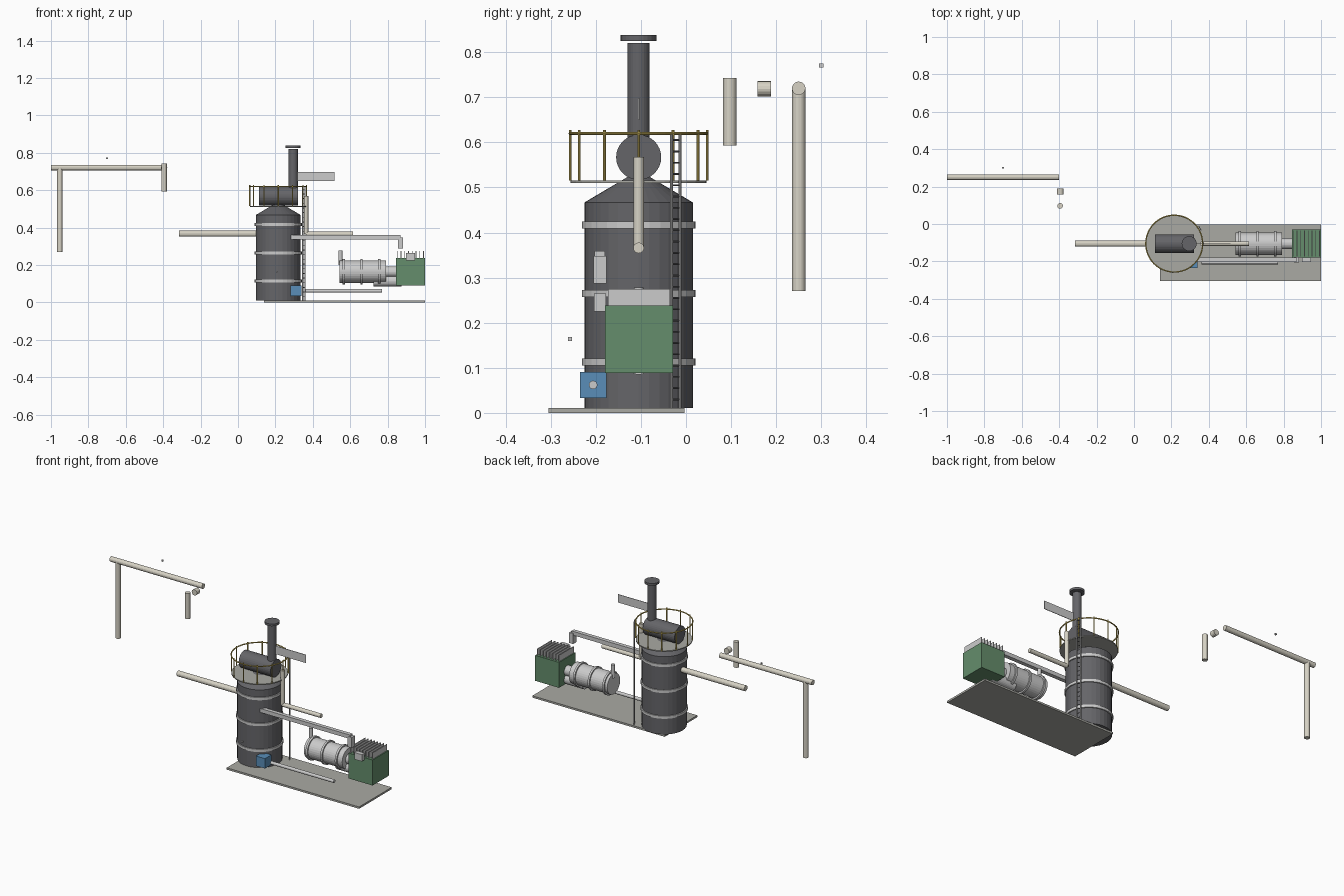
import bpy, math
from mathutils import Vector

if "Cube" in bpy.data.objects:
    bpy.data.objects.remove(bpy.data.objects["Cube"])


def material(name, col):
    m = bpy.data.materials.new(name)
    m.diffuse_color = (*col, 1)
    m.use_nodes = True
    m.node_tree.nodes["Principled BSDF"].inputs["Base Color"].default_value = m.diffuse_color
    return m


DARK = material("dark_steel", (0.13, 0.13, 0.14))
STEEL = material("light_steel", (0.55, 0.55, 0.57))
CREAM = material("cream_pipe", (0.68, 0.65, 0.56))
YELLOW = material("safety_yellow", (0.65, 0.5, 0.12))
GREEN = material("generator_green", (0.13, 0.27, 0.15))
BLUE = material("pump_blue", (0.1, 0.27, 0.48))
PLATE = material("plate_grey", (0.4, 0.4, 0.37))


def finish(name, mat):
    o = bpy.context.object
    o.name = name
    o.data.materials.append(mat)
    return o


def box(name, lo, hi, mat):
    lo, hi = Vector(lo), Vector(hi)
    bpy.ops.mesh.primitive_cube_add(size=1, location=(lo + hi) / 2)
    o = finish(name, mat)
    o.scale = hi - lo
    return o


def tube(name, a, b, r, mat, r2=None, n=16):
    a, b = Vector(a), Vector(b)
    d = b - a
    bpy.ops.mesh.primitive_cone_add(vertices=n, radius1=r, radius2=r if r2 is None else r2,
                                    depth=d.length, location=(a + b) / 2,
                                    rotation=d.to_track_quat('Z', 'Y').to_euler())
    return finish(name, mat)


CX, CY = 0.215, -0.105   # reactor axis

# Base plate
box("base_plate", (0.14, -0.305, 0), (1, -0.003, 0.011), PLATE)

# Reactor vessel, conical top and bands
tube("reactor_vessel", (CX, CY, 0.011), (CX, CY, 0.467), 0.12, DARK, n=32)
tube("reactor_cone", (CX, CY, 0.467), (CX, CY, 0.525), 0.12, DARK, r2=0.022, n=32)
for i, z in enumerate((0.113, 0.265, 0.417)):
    tube(f"reactor_band_{i}", (CX, CY, z - 0.008), (CX, CY, z + 0.008), 0.126, STEEL, n=32)

# Round platform with railing
tube("platform", (CX, CY, 0.510), (CX, CY, 0.516), 0.151, PLATE, n=32)
bpy.ops.mesh.primitive_torus_add(location=(CX, CY, 0.62), major_radius=0.152, minor_radius=0.0035,
                                 major_segments=48, minor_segments=8)
finish("railing_ring", YELLOW)
for i in range(12):
    a = math.radians(30 * i)
    x, y = CX + 0.152 * math.cos(a), CY + 0.152 * math.sin(a)
    tube(f"railing_post_{i}", (x, y, 0.515), (x, y, 0.628), 0.003, YELLOW, n=8)

# Ladder beside the reactor
az = math.radians(31)
base = Vector((CX + 0.16 * math.cos(az), CY + 0.16 * math.sin(az), 0))
side = Vector((math.sin(az), -math.cos(az), 0)) * 0.011
for s in (-1, 1):
    p = base + side * s
    tube(f"ladder_rail_{s}", p + Vector((0, 0, 0.011)), p + Vector((0, 0, 0.617)), 0.003, STEEL, n=8)
for i in range(24):
    h = Vector((0, 0, 0.03 + i * 0.025))
    tube(f"ladder_rung_{i}", base - side + h, base + side + h, 0.002, DARK, n=6)

# Top drum, chimney and plate beside it
tube("top_drum", (0.113, CY, 0.567), (0.32, CY, 0.567), 0.05, DARK, n=32)
tube("chimney", (0.295, CY, 0.567), (0.295, CY, 0.82), 0.0245, DARK, n=24)
tube("chimney_cap", (0.295, CY, 0.825), (0.295, CY, 0.838), 0.04, DARK, n=24)
box("side_panel", (0.315, CY - 0.0015, 0.65), (0.515, CY + 0.0015, 0.698), STEEL)

# Pipes at the reactor
tube("inlet_pipe", (-0.315, CY, 0.367), (0.12, CY, 0.367), 0.016, CREAM)
tube("riser_pipe", (0.364, CY, 0.366), (0.364, CY, 0.568), 0.012, CREAM)
tube("outlet_pipe", (0.364, CY, 0.366), (0.615, CY, 0.366), 0.012, CREAM)

# Detached pipe run
tube("overhead_pipe", (-1, 0.25, 0.72), (-0.4, 0.25, 0.72), 0.015, CREAM)
tube("drop_pipe", (-0.953, 0.25, 0.27), (-0.953, 0.25, 0.72), 0.015, CREAM)
tube("pipe_stub", (-0.395, 0.159, 0.719), (-0.395, 0.189, 0.719), 0.017, CREAM)
tube("short_pipe", (-0.395, 0.097, 0.593), (-0.395, 0.097, 0.743), 0.015, CREAM)

# Small marker blocks
for i, c in enumerate(((-0.7, 0.3, 0.771), (0.208, -0.257, 0.164))):
    c, h = Vector(c), Vector((0.0045,) * 3)
    box(f"marker_block_{i}", c - h, c + h, STEEL)

# Pump and its pipe
box("pump_box", (0.281, -0.235, 0.033), (0.34, -0.176, 0.091), BLUE)
tube("pump_pipe", (0.36, -0.206, 0.062), (0.77, -0.206, 0.062), 0.0095, STEEL)

# Overhead duct
box("duct", (0.283, -0.203, 0.336), (0.87, -0.18, 0.359), STEEL)
box("duct_drop", (0.856, -0.205, 0.287), (0.882, -0.176, 0.348), STEEL)

# Engine drum with flanges, shaft and exhaust
tube("engine_drum", (0.543, CY, 0.164), (0.792, CY, 0.164), 0.06, STEEL, n=32)
for i, x in enumerate((0.565, 0.66, 0.755)):
    tube(f"engine_flange_{i}", (x - 0.006, CY, 0.164), (x + 0.006, CY, 0.164), 0.068, STEEL, n=32)
tube("engine_neck", (0.79, CY, 0.163), (0.847, CY, 0.163), 0.029, STEEL, n=24)
tube("lower_shaft", (0.725, CY, 0.114), (0.875, CY, 0.114), 0.029, STEEL, n=24)
tube("engine_exhaust", (0.548, CY, 0.2), (0.548, CY, 0.278), 0.0105, STEEL)

# Generator with cooling fins and control box
box("generator", (0.845, -0.18, 0.089), (1, -0.029, 0.238), GREEN)
for i in range(8):
    x = 0.852 + i * 0.02
    box(f"cooling_fin_{i}", (x - 0.002, -0.173, 0.237), (x + 0.002, -0.036, 0.275), STEEL)
box("control_box", (0.898, -0.204, 0.225), (0.947, -0.178, 0.265), STEEL)
